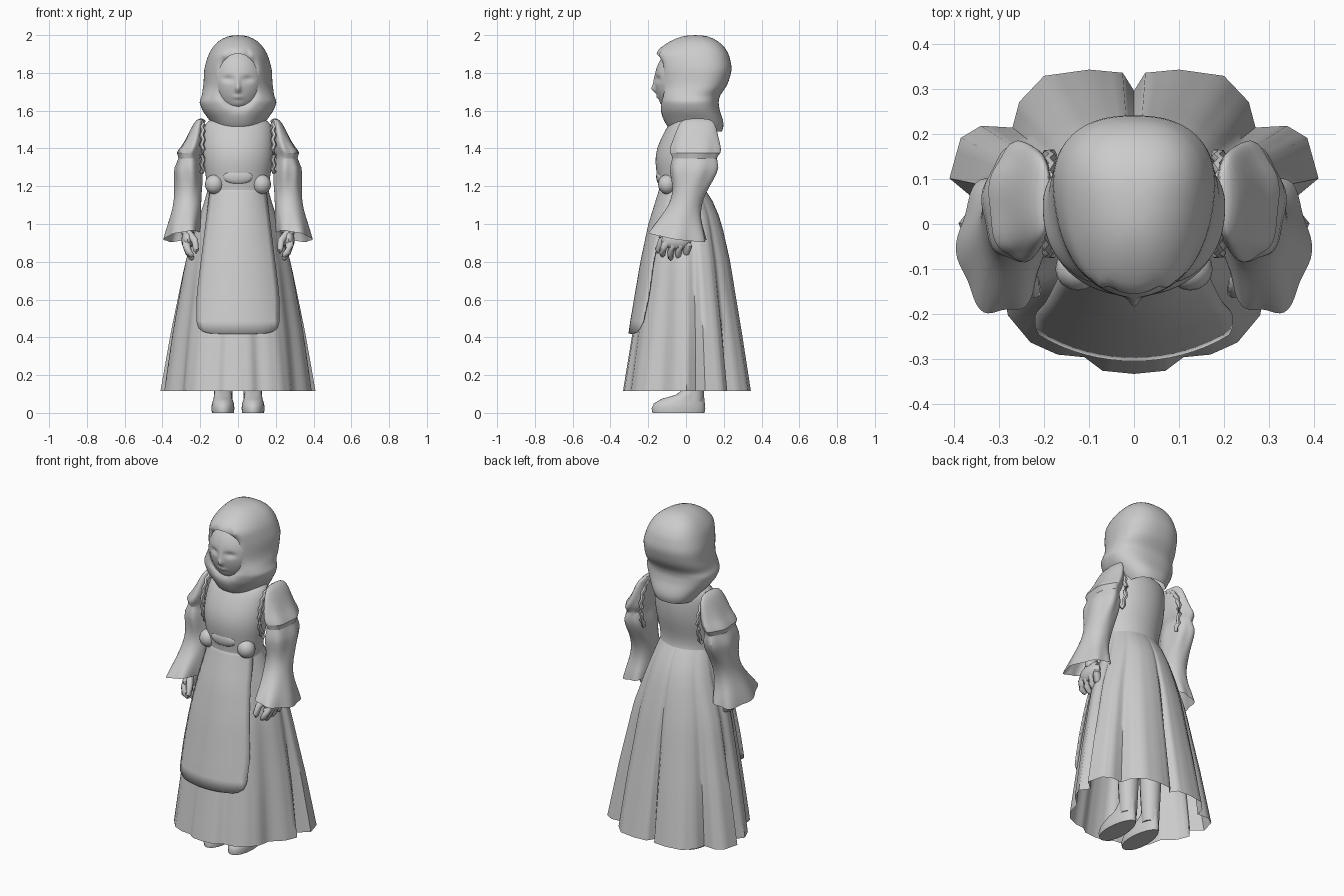
import bpy, bmesh, math
from mathutils import Vector

if "Cube" in bpy.data.objects:
    bpy.data.objects.remove(bpy.data.objects["Cube"])

cloth = bpy.data.materials.new("plain grey")
cloth.diffuse_color = (0.6, 0.6, 0.6, 1)
cloth.use_nodes = True
cloth.node_tree.nodes["Principled BSDF"].inputs["Base Color"].default_value = cloth.diffuse_color


def finish(name, bm, angle=50, subsurf=0, thick=0):
    bmesh.ops.recalc_face_normals(bm, faces=bm.faces)
    me = bpy.data.meshes.new(name)
    bm.to_mesh(me)
    bm.free()
    ob = bpy.data.objects.new(name, me)
    bpy.context.collection.objects.link(ob)
    me.materials.append(cloth)
    bpy.ops.object.select_all(action='DESELECT')
    bpy.context.view_layer.objects.active = ob
    ob.select_set(True)
    if thick:
        m = ob.modifiers.new("thickness", 'SOLIDIFY')
        m.thickness, m.offset = thick, -1
    if subsurf:
        ob.modifiers.new("smooth", 'SUBSURF').levels = subsurf
    bpy.ops.object.shade_smooth_by_angle(angle=math.radians(angle))
    return ob


def grid(bm, rows, closed=True, skip=lambda i, j: False):
    """Join rows of points with quads."""
    vs = [[bm.verts.new(p) for p in r] for r in rows]
    n = len(rows[0])
    for i in range(len(rows) - 1):
        for j in range(n if closed else n - 1):
            if not skip(i, j):
                k = (j + 1) % n
                bm.faces.new((vs[i][j], vs[i][k], vs[i + 1][k], vs[i + 1][j]))
    return vs


def ring(cx, cy, z, rx, ry, n, egg=0.0, fold=lambda t: 1, tilt=lambda x, y: 0, power=1.0):
    """Flat ring of points; angle 0 faces the front."""
    pts = []
    for j in range(n):
        t = 2 * math.pi * j / n
        s, c = [math.copysign(abs(q) ** power, q) for q in (math.sin(t), math.cos(t))]
        x, y = rx * s * (1 - egg * c) * fold(t), -ry * c * fold(t)
        pts.append((cx + x, cy + y, z + tilt(x, y)))
    return pts


def interp(table, z):
    """Linear look-up in a table of (z, values...) sorted downwards."""
    for a, b in zip(table, table[1:]):
        if z >= b[0]:
            k = (a[0] - z) / (a[0] - b[0])
            return [p + (q - p) * k for p, q in zip(a[1:], b[1:])]
    return list(table[-1][1:])


def ellipsoid(name, c, r, seg=16):
    bm = bmesh.new()
    bmesh.ops.create_uvsphere(bm, u_segments=seg, v_segments=seg // 2 + 2, radius=1)
    for v in bm.verts:
        v.co = Vector([c[i] + v.co[i] * r[i] for i in range(3)])
    return finish(name, bm)


def tube(bm, path, n=8):
    """Limb through (point, radius) stations."""
    rows = []
    for i, (p, r) in enumerate(path):
        d = Vector(path[min(i + 1, len(path) - 1)][0]) - Vector(path[max(i - 1, 0)][0])
        q = d.to_track_quat('Z', 'Y')
        rows.append([Vector(p) + q @ Vector((r * math.cos(a), r * math.sin(a), 0))
                     for a in (2 * math.pi * j / n for j in range(n))])
    vs = grid(bm, rows)
    bm.faces.new(vs[0])
    bm.faces.new(vs[-1])


# Hood: egg-shaped rings (z, front y, back y, half width) with a face opening
HOOD = [(2.0, 0.01, 0.09, .03), (1.985, -.055, .145, .08), (1.95, -.115, .195, .122),
        (1.9, -.176, .228, .153), (1.82, -.165, .245, .176), (1.74, -.155, .222, .178),
        (1.68, -.148, .18, .19), (1.645, -.146, .172, .205), (1.595, -.138, .18, .185),
        (1.55, -.118, .198, .15), (1.515, -.1, .2, .13), (1.49, -.07, .19, .11)]
zs = [2.0, 1.985, 1.95, 1.92, 1.895, 1.86, 1.82, 1.78, 1.74, 1.71, 1.68, 1.66,
      1.645, 1.615, 1.595, 1.55, 1.515, 1.49]
N = 48
rows = []
for z in zs:
    f, b, w = interp(HOOD, z)
    rows.append(ring(0, (f + b) / 2, z, w, (b - f) / 2, N,
                     .17 if z > 1.7 else .08, power=.85))


def opening(i, j):
    p = [rows[a][b % N] for a in (i, i + 1) for b in (j, j + 1)]
    x, y, z = [sum(q[k] for q in p) / 4 for k in range(3)]
    return y < 0 and (x / .11) ** 2 + ((z - 1.762) / .14) ** 2 < 1


def face_y(x, z):
    """Front surface of the bare head."""
    q = 1 - (x / .147) ** 2 - ((z - 1.765) / (.175 if z > 1.765 else .195)) ** 2
    return -.012 - .153 * math.sqrt(max(0, q))


bm = bmesh.new()
vs = grid(bm, rows, skip=opening)
bm.faces.new(vs[0])
bmesh.ops.delete(bm, geom=[v for v in bm.verts if not v.link_faces], context='VERTS')
# round the stepped edge of the opening and lay it against the face
for v in bm.verts:
    if v.is_boundary and v.co.z > 1.55:
        d = Vector((v.co.x / .11, (v.co.z - 1.762) / .14)).normalized()
        v.co.x, v.co.z = d.x * .11, 1.762 + d.y * .14
        k = .85 if v.co.z < 1.84 else .85 - (v.co.z - 1.84) * 9
        v.co.y += (face_y(v.co.x, v.co.z) - .002 - v.co.y) * k
finish("hood", bm, 60, 1)


# Face: curved shell with nose, eye sockets and lips
def bump(x, z, x0, z0, sx, sz):
    return math.exp(-((x - x0) / sx) ** 2 - ((z - z0) / sz) ** 2)


bm = bmesh.new()
rows = []
for i in range(41):
    z = 1.925 - .325 * i / 40
    row = []
    for j in range(41):
        x = .125 * (j / 20 - 1)
        y = face_y(x, z)
        y -= .02 * bump(x, z, 0, 1.715, .014, .02) + .008 * bump(x, z, 0, 1.75, .012, .035)
        y += .012 * (bump(x, z, .052, 1.768, .03, .016) + bump(x, z, -.052, 1.768, .03, .016))
        y -= .01 * bump(x, z, 0, 1.672, .025, .01) + .008 * bump(x, z, 0, 1.635, .035, .02)
        row.append((x, y, z))
    rows.append(row)
grid(bm, rows, closed=False, skip=lambda i, j: min(
    face_y(rows[a][b][0], rows[a][b][2]) for a in (i, i + 1) for b in (j, j + 1)) > -.03)
bmesh.ops.delete(bm, geom=[v for v in bm.verts if not v.link_faces], context='VERTS')
finish("face", bm, 80)

# Bodice: (z, front y, back y, half width)
BODICE = [(1.57, -.04, .09, .1), (1.545, -.08, .12, .17), (1.5, -.11, .135, .185),
          (1.4, -.16, .135, .19), (1.32, -.165, .12, .185), (1.25, -.152, .1, .17),
          (1.18, -.142, .095, .163), (1.13, -.145, .125, .165)]
bm = bmesh.new()
vs = grid(bm, [ring(0, (f + b) / 2, z, w, (b - f) / 2, 28) for z, f, b, w in BODICE])
bm.faces.new(vs[0])
finish("bodice", bm, 60, 1)

# Skirt: waist ellipse blending into a pleated hem outline (right half, front to back)
SKIRT = [(1.2, -.125, .09, .155), (1.1, -.155, .155, .185), (1.0, -.185, .19, .22),
         (.8, -.225, .235, .285), (.42, -.285, .295, .36), (.12, -.335, .338, .41)]
HEM = [(0, -.335), (.07, -.328), (.11, -.298), (.17, -.292), (.23, -.265), (.28, -.205),
       (.295, -.13), (.36, -.07), (.39, .0), (.35, .05), (.41, .1), (.385, .19),
       (.34, .217), (.27, .213), (.255, .27), (.2, .328), (.1, .342), (.025, .335), (0, .295)]
half = []
for a, b in zip(HEM, HEM[1:]):
    for k in range(3):
        half.append((a[0] + (b[0] - a[0]) * k / 3, a[1] + (b[1] - a[1]) * k / 3))
half.append(HEM[-1])
outline = half + [(-x, y) for x, y in half[-2:0:-1]]
bm = bmesh.new()
rows = []
for k in range(15):
    z = 1.2 - 1.083 * k / 14
    f, b, w = interp(SKIRT, z)
    cy, ry, mix = (f + b) / 2, (b - f) / 2, (k / 14) ** .75
    row = []
    for x, y in outline:
        u, v = x / .41, y / .337
        s = (1 - mix) / math.hypot(u, v) + mix
        row.append((w * u * s, cy + ry * v * s, z))
    rows.append(row)
grid(bm, rows)
finish("skirt", bm, 60)

# Apron: curved panel over the skirt front, rounded lower corners
bm = bmesh.new()
rows = []
for k in range(15):
    z = 1.22 - .79 * k / 14
    f, b, w = interp(SKIRT, z)
    wide = .145 + .075 * min(1, (1.22 - z) / .6)
    row = []
    for j in range(17):
        u = j / 8 - 1
        x = wide * u * (1 if k < 14 else .96)
        cy, ry = (f + b) / 2, (b - f) / 2 + .012 + .012 * (1.2 - z)
        y = cy - ry * math.sqrt(max(.05, 1 - (x / (w + .005)) ** 2))
        row.append((x, y, z + (.03 * abs(u) ** 8 if k == 14 else 0) - .01 * (k == 14)))
    rows.append(row)
grid(bm, rows, closed=False)
finish("apron", bm, 60, 0, .008)

# Waistband gathers
ellipsoid("waist_knot", (0, -.138, 1.25), (.08, .02, .04))

SLEEVE = [(.195, .06, 1.56, .012, .06), (.208, .06, 1.54, .025, .095),
          (.222, .055, 1.47, .045, .115), (.24, .05, 1.41, .058, .13),
          (.262, .05, 1.375, .072, .135), (.255, .045, 1.352, .05, .11),
          (.265, .045, 1.305, .075, .135), (.262, .035, 1.235, .074, .112),
          (.265, .02, 1.17, .073, .088), (.268, -.005, 1.1, .073, .085),
          (.28, -.03, 1.03, .082, .11), (.29, -.04, .97, .092, .143),
          (.295, -.045, .935, .096, .156)]
for side, s in (("left", 1), ("right", -1)):
    # Sleeve: puffed shoulder, gathered elbow, flared tilted cuff
    bm = bmesh.new()
    rows = []
    for i, (cx, cy, z, rx, ry) in enumerate(SLEEVE):
        a = .06 if i in (3, 4, 6, 7) else .05 * max(0, i - 9) / 2
        k = max(0, i - 9) / 3
        rows.append([(s * p[0], p[1], p[2]) for p in ring(
            cx, cy, z, rx, ry, 32, 0, lambda t: 1 + a * math.cos(6 * t + i * .3),
            lambda x, y: -k * (.15 * y + .18 * x))])
    vs = grid(bm, rows)
    bm.faces.new(vs[0])
    finish(side + "_sleeve", bm, 60, 1)

    # Gathered trim around the armhole
    bm = bmesh.new()
    path = []
    for k in range(29):
        t = math.pi * (-.75 + 1.5 * k / 28)
        path.append(((s * (.188 + .005 * (-1) ** k), .045 + .11 * math.sin(t),
                      1.385 + .16 * math.cos(t)), .012))
    tube(bm, path, 6)
    finish(side + "_armhole_trim", bm, 60)

    # Puff at the waist
    ellipsoid(side + "_waist_puff", (s * .125, -.1, 1.21), (.05, .048, .052))

    # Hand: wrist, palm, four fingers and thumb
    bm = bmesh.new()
    tube(bm, [((s * .275, -.03, 1.03), .035), ((s * .265, -.045, .95), .034)])
    for k in range(4):
        y = -.115 + .042 * k
        e = .82 if k in (1, 2) else .835
        tube(bm, [((s * .27, -.06 + .02 * k, .95), .022), ((s * .272, y, .885), .022),
                  ((s * .262, y - .01, .85), .019), ((s * .245, y - .008, e), .014),
                  ((s * .24, y - .008, e - .01), .006)])
    tube(bm, [((s * .26, -.08, .95), .02), ((s * .228, -.13, .91), .019),
              ((s * .222, -.15, .86), .016), ((s * .222, -.15, .845), .006)])
    finish(side + "_hand", bm, 60)
    ellipsoid(side + "_palm", (s * .268, -.05, .915), (.032, .08, .05))

    # Leg under the skirt
    bm = bmesh.new()
    tube(bm, [((s * .078, .045, .42), .062), ((s * .078, .045, .25), .056),
              ((s * .078, .045, .06), .047)], 16)
    finish(side + "_leg", bm, 60)

    # Shoe: rings narrowing from the sole to the instep
    bm = bmesh.new()
    rows = [[(s * p[0], p[1], p[2]) for p in ring(.08, cy, z, rx, ry, 24, -.12)]
            for cy, z, rx, ry in [(-.04, 0, .058, .138), (-.04, .025, .061, .142),
                                  (-.035, .05, .058, .135), (-.015, .075, .05, .112),
                                  (.02, .095, .046, .075), (.045, .13, .045, .052)]]
    vs = grid(bm, rows)
    bm.faces.new(vs[0])
    bm.faces.new(vs[-1])
    finish(side + "_shoe", bm, 45)
